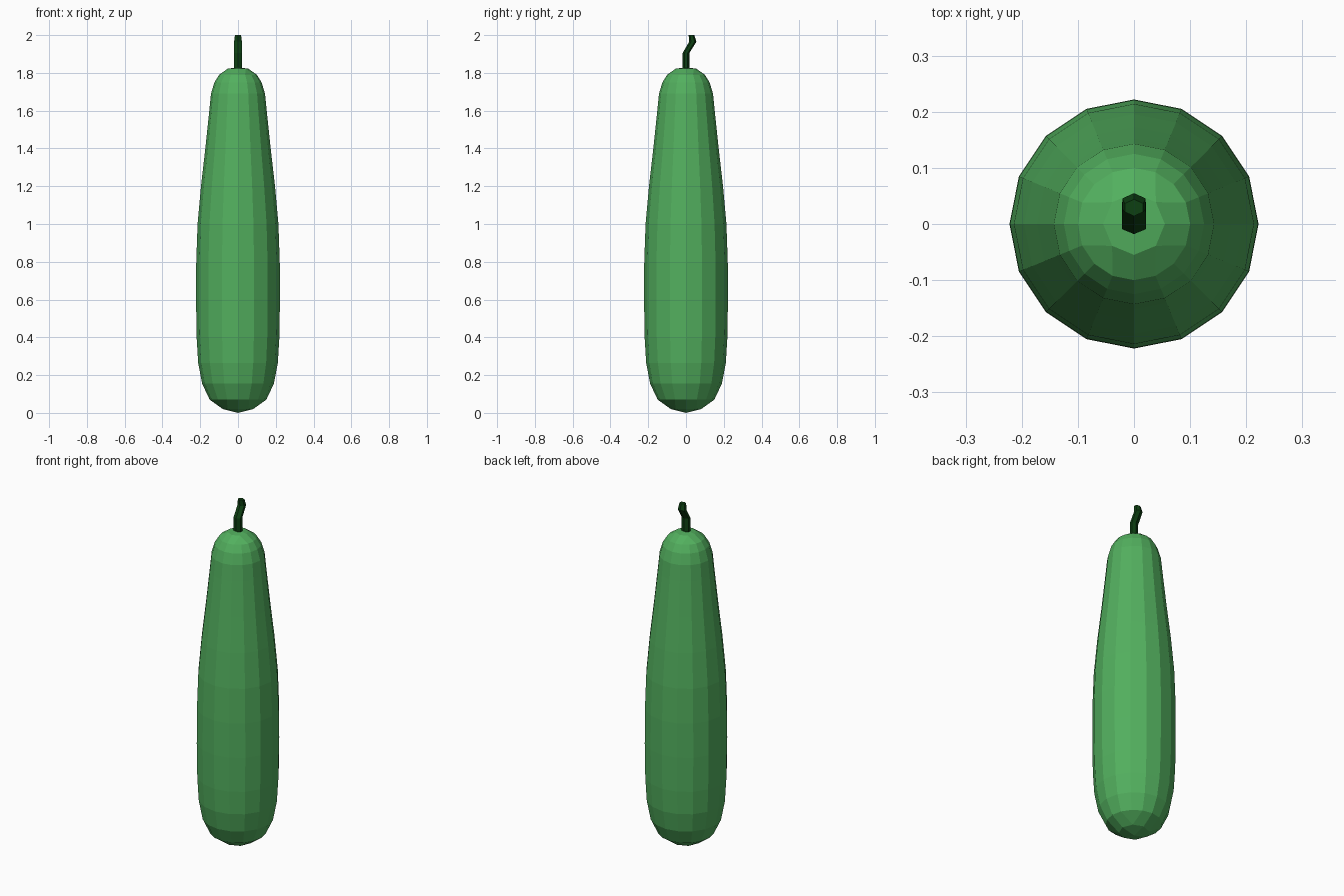
import bpy, bmesh, math

if "Cube" in bpy.data.objects:
    bpy.data.objects.remove(bpy.data.objects["Cube"])


def material(name, rgb):
    m = bpy.data.materials.new(name)
    m.diffuse_color = (*rgb, 1)
    m.use_nodes = True
    m.node_tree.nodes["Principled BSDF"].inputs["Base Color"].default_value = m.diffuse_color
    return m


def finish(name, bm, mat):
    bmesh.ops.recalc_face_normals(bm, faces=bm.faces)
    me = bpy.data.meshes.new(name)
    bm.to_mesh(me)
    bm.free()
    me.materials.append(mat)
    ob = bpy.data.objects.new(name, me)
    bpy.context.collection.objects.link(ob)


def ring(bm, n, rx, ry, y, z, turn=0.0):
    angles = [turn + math.tau * i / n for i in range(n)]
    return [bm.verts.new((rx * math.cos(a), y + ry * math.sin(a), z)) for a in angles]


def bridge(bm, a, b):
    n = len(a)
    for i in range(n):
        bm.faces.new((a[i], a[(i + 1) % n], b[(i + 1) % n], b[i]))


def quad_cap(bm, outer, r, z, z_tip):
    """Close a 16-sided ring with a 4 x 4 grid of quads."""
    inner = ring(bm, 8, r, r, 0, z)
    tip = bm.verts.new((0, 0, z_tip))
    for k in range(4):
        c, i = 4 * k + 2, 2 * k + 1          # grid corner on each diagonal
        a, b, d = inner[i], inner[i - 1], inner[(i + 1) % 8]
        bm.faces.new((outer[c], outer[c - 1], a, outer[c + 1]))
        bm.faces.new((outer[c - 1], outer[c - 2], b, a))
        bm.faces.new((outer[c + 1], a, d, outer[(c + 2) % 16]))
        bm.faces.new((a, b, tip, d))


green = material("fruit green", (0.085, 0.43, 0.112))
dark = material("dark stem green", (0.004, 0.05, 0.006))

# Fruit body: 16-sided profile with rounded grid caps
profile = [(0.15, 0.07), (0.19, 0.155), (0.211, 0.265), (0.219, 0.4), (0.222, 0.6),
           (0.221, 0.8), (0.214, 1.0), (0.196, 1.2), (0.173, 1.4), (0.152, 1.6),
           (0.143, 1.69), (0.125, 1.75), (0.1, 1.79)]
bm = bmesh.new()
rings = [ring(bm, 16, r, r, 0, z) for r, z in profile]
for a, b in zip(rings, rings[1:]):
    bridge(bm, a, b)
quad_cap(bm, rings[0], 0.08, 0.02, 0.0)
quad_cap(bm, rings[-1], 0.055, 1.822, 1.83)
finish("fruit_body", bm, green)

# Stem: bent six-sided stalk
bm = bmesh.new()
path = [(0.0, 1.79, 0.025, 0.018), (0.0, 1.905, 0.025, 0.018),
        (0.036, 1.965, 0.024, 0.019), (0.029, 2.0, 0.019, 0.015)]
rings = [ring(bm, 6, rx, ry, y, z, math.pi / 6) for y, z, rx, ry in path]
for a, b in zip(rings, rings[1:]):
    bridge(bm, a, b)
bm.faces.new(rings[0])
bm.faces.new(rings[-1])
finish("stem", bm, dark)
